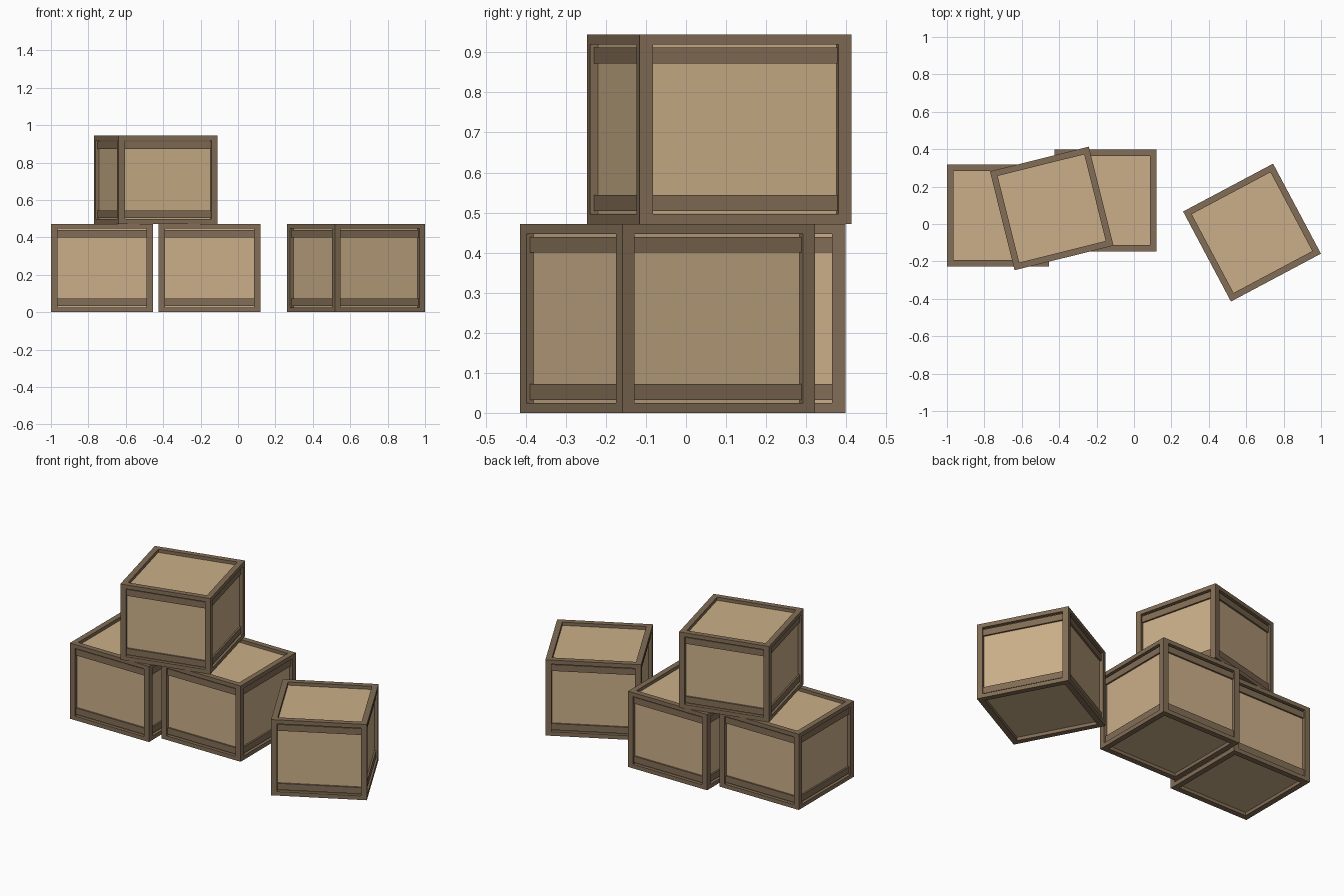
import bpy, bmesh
from math import radians
from mathutils import Matrix, Vector

if "Cube" in bpy.data.objects:
    bpy.data.objects.remove(bpy.data.objects["Cube"])

S, H = 0.545, 0.472        # crate width and height
POST, RAIL = 0.034, 0.025  # frame width on plan, rail height
DEEP, STEP = 0.02, 0.01    # depth of panel and batten below the frame face


def material(name, colour):
    m = bpy.data.materials.new(name)
    m.diffuse_color = (*colour, 1)
    m.use_nodes = True
    m.node_tree.nodes["Principled BSDF"].inputs["Base Color"].default_value = m.diffuse_color
    return m


dark = material("dark_wood", (0.225, 0.155, 0.092))
light = material("light_wood", (0.60, 0.43, 0.25))


def box(bm, lo, hi, turn=0):
    lo, hi = Vector(lo), Vector(hi)
    m = (Matrix.Rotation(radians(turn), 4, 'Z')
         @ Matrix.Translation((lo + hi) / 2)
         @ Matrix.Diagonal((*(hi - lo), 1)))
    bmesh.ops.create_cube(bm, size=1, matrix=m)


def finish(bm, name, mat, place):
    me = bpy.data.meshes.new(name)
    bm.to_mesh(me)
    bm.free()
    me.materials.append(mat)
    ob = bpy.data.objects.new(name, me)
    ob.matrix_world = place
    bpy.context.collection.objects.link(ob)


def crate(name, x, y, z, angle):
    place = Matrix.Translation((x, y, z)) @ Matrix.Rotation(radians(angle), 4, 'Z')
    h = S / 2
    i = h - POST
    frame, battens, panel = bmesh.new(), bmesh.new(), bmesh.new()
    for turn in (0, 90, 180, 270):
        # corner post, then bottom and top rails of this side
        box(frame, (-h, -h, 0), (-i, -i, H), turn)
        for z0 in (0, H - RAIL):
            box(frame, (-i, -h, z0), (i, -i, z0 + RAIL), turn)
        # recessed cross battens, a small gap away from the rails
        for z0 in (0.0325, H - 0.0325 - 0.0395):
            box(battens, (-i, -h + STEP, z0), (i, -i, z0 + 0.0395), turn)
    # inner box whose faces are the recessed panels
    p = h - DEEP
    box(panel, (-p, -p, DEEP), (p, p, H - DEEP))
    finish(frame, name + "_frame", dark, place)
    finish(battens, name + "_battens", dark, place)
    finish(panel, name + "_panels", light, place)


crate("left_crate", -0.7275, 0.045, 0, 0)
crate("middle_crate", -0.152, 0.126, 0, 0)
crate("top_crate", -0.44, 0.083, H, 14)
crate("right_crate", 0.631, -0.046, 0, 28)
